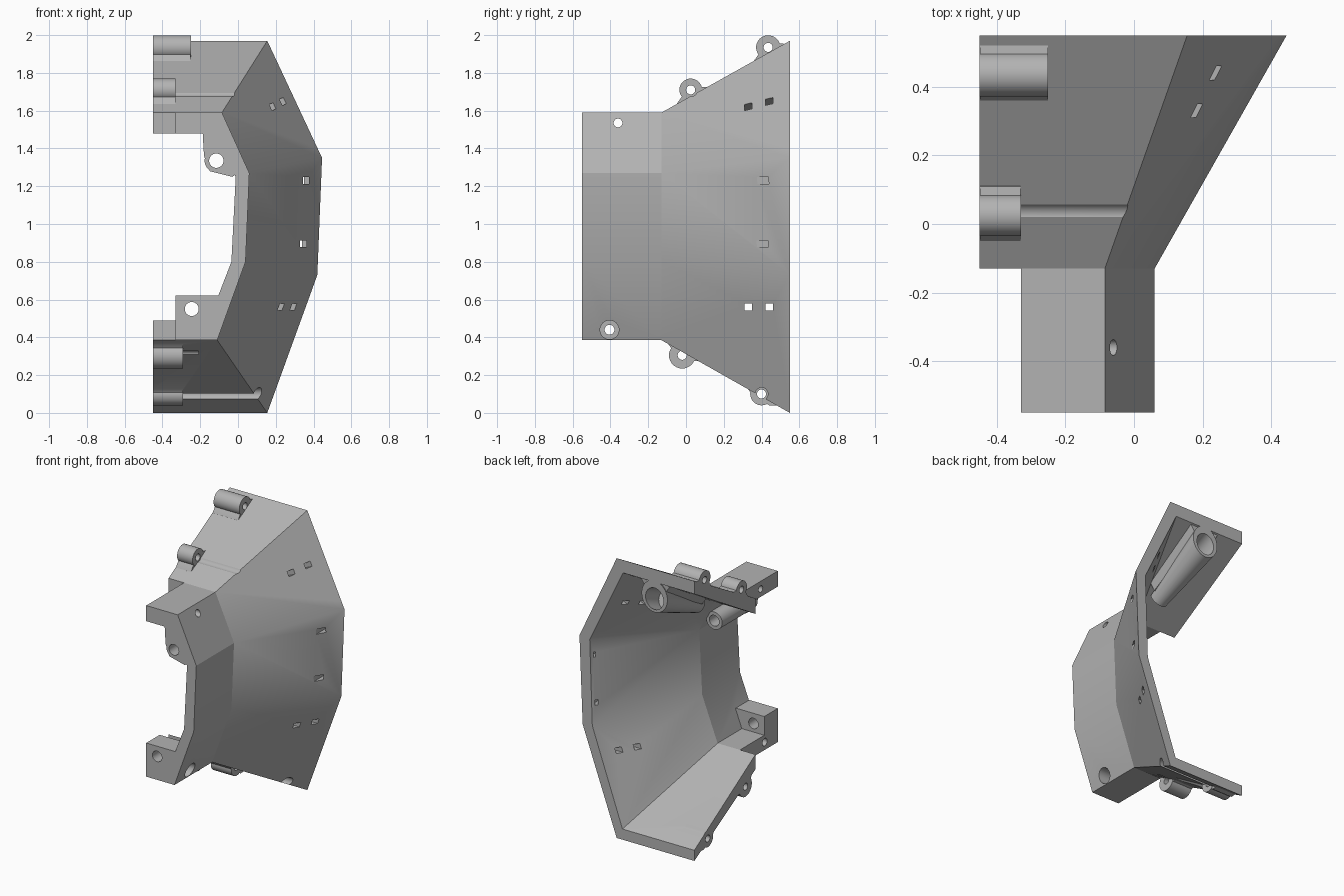
import bpy, bmesh, math
from mathutils import Vector

old = bpy.data.objects.get("Cube")
if old:
    bpy.data.objects.remove(old, do_unlink=True)

grey = bpy.data.materials.new("plain grey")
grey.use_nodes = True
grey.diffuse_color = (0.45, 0.45, 0.45, 1)
grey.node_tree.nodes["Principled BSDF"].inputs["Base Color"].default_value = (0.45, 0.45, 0.45, 1)


def make(name, bm):
    bmesh.ops.recalc_face_normals(bm, faces=bm.faces)
    mesh = bpy.data.meshes.new(name)
    bm.to_mesh(mesh)
    bm.free()
    mesh.materials.append(grey)
    obj = bpy.data.objects.new(name, mesh)
    bpy.context.collection.objects.link(obj)
    return obj


def loft(name, rings):
    bm = bmesh.new()
    loops = [[bm.verts.new(p) for p in ring] for ring in rings]
    n = len(loops[0])
    for a, b in zip(loops, loops[1:]):
        for i in range(n):
            j = (i + 1) % n
            bm.faces.new((a[i], a[j], b[j], b[i]))
    bm.faces.new(loops[0])
    bm.faces.new(loops[-1])
    return make(name, bm)


def box(name, x, y, z):
    ring = [(x[0], z[0]), (x[1], z[0]), (x[1], z[1]), (x[0], z[1])]
    return loft(name, [[(u, v, w) for u, w in ring] for v in y])


def rod(name, start, end, r0, r1=None, sides=32):
    start, end = Vector(start), Vector(end)
    turn = (end - start).to_track_quat('Z', 'Y')
    angles = [2 * math.pi * i / sides for i in range(sides)]
    rings = []
    for p, r in ((start, r0), (end, r0 if r1 is None else r1)):
        rings.append([p + turn @ Vector((r * math.cos(a), r * math.sin(a), 0)) for a in angles])
    return loft(name, rings)


def x_rod(name, x0, x1, y, z, r):
    return rod(name, (x0, y, z), (x1, y, z), r)


# Half shell: straight collar in front, flaring to the back
outer_front = [(-.45, 1.59), (-.085, 1.59), (.06, 1.27), (.04, .80), (-.11, .385), (-.45, .385)]
inner_front = [(-.45, .49), (-.155, .49), (-.035, .80), (-.012, 1.25), (-.13, 1.48), (-.45, 1.48)]
outer_back = [(-.45, 1.97), (.155, 1.97), (.445, 1.35), (.42, .73), (.155, 0), (-.45, 0)]
inner_back = [(-.45, .075), (.11, .075), (.345, .74), (.365, 1.34), (.105, 1.88), (-.45, 1.88)]
front = outer_front + inner_front
back = outer_back + inner_back
shell = loft("half_shell", [[(x, y, z) for x, z in ring]
                            for y, ring in ((-.55, front), (-.13, front), (.55, back))])


def combine(tool, operation):
    mod = shell.modifiers.new("combine", 'BOOLEAN')
    mod.operation = operation
    mod.solver = 'EXACT'
    mod.object = tool
    tool.hide_render = True
    bpy.context.view_layer.objects.active = shell
    bpy.ops.object.modifier_apply(modifier=mod.name)
    bpy.data.objects.remove(tool, do_unlink=True)


def add(tool):
    combine(tool, 'UNION')


def cut(tool):
    combine(tool, 'DIFFERENCE')


# Collar is set back from the joint plane
cut(box("collar_step", (-.6, -.33), (-.7, -.13), (.2, 1.8)))

# Screw bosses on the top and bottom: end x, y, z, radius, channel radius, channel end
bosses = [(-.25, .435, 1.935, .064, 0, 0),
          (-.33, .025, 1.71, .06, .036, .3),
          (-.29, -.02, .305, .07, .024, -.21),
          (-.29, .40, .10, .06, .034, .4)]
for end, y, z, r, channel, stop in bosses:
    add(x_rod("screw_boss", -.45, end, y, z, r))
    # Sloped foot that blends the boss into the wall
    side = 1 if z > 1 else -1
    wall = (1.59 if side > 0 else .385) + side * .56 * (y + .13)
    foot = [(y + d, wall + side * (.56 * d + h))
            for d, h in ((-.09, -.03), (-.075, .0), (-.045, .025), (.045, .025), (.085, .0), (.09, -.03))
            if y + d < .549]
    add(loft("boss_foot", [[(x, v, w) for v, w in foot] for x in (-.449, end - .001)]))

# Blind socket under the top wall, open to the back
add(rod("socket", (-.14, .60, 1.80), (-.14, .08, 1.55), .105, .06))
add(loft("socket_web", [[(-.27, y, z + .09), (-.01, y, z + .09), (-.07, y, z), (-.21, y, z)]
                        for y, z in ((.54, 1.81), (.12, 1.58))]))
cut(box("back_trim", (-.6, .6), (.55, .8), (1.4, 1.96)))
cut(rod("socket_hole", (-.14, .60, 1.785), (-.14, .40, 1.70), .07))

# Eye lug inside the collar
lug = [(-.188, 1.50), (-.18, 1.36), (-.15, 1.28), (-.11, 1.27), (-.03, 1.25),
       (.0, 1.27), (-.09, 1.50)]
add(loft("lug_web", [[(x, y, z) for x, z in lug] for y in (-.549, -.45)]))
add(rod("lug_tube", (-.115, -.545, 1.335), (-.115, -.15, 1.335), .062))
cut(rod("lug_hole", (-.115, -.7, 1.335), (-.115, 0, 1.335), .038))

# Corner block at the bottom of the collar
block = [(-.33, .40), (-.13, .40), (-.07, .60), (-.11, .622), (-.33, .622)]
add(loft("corner_block", [[(x, y, z) for x, z in block] for y in (-.55, -.40)]))
cut(rod("block_hole", (-.245, -.7, .55), (-.245, -.2, .55), .037))

# Screw holes and driver channels along x
for end, y, z, r, channel, stop in bosses:
    cut(x_rod("screw_hole", -.6, end + .02, y, z, .024))
    if channel:
        cut(x_rod("driver_channel", end, stop, y, z, channel))
cut(x_rod("upper_collar_hole", -.6, .3, -.36, 1.535, .023))
cut(x_rod("lower_collar_hole", -.6, .3, -.405, .44, .026))
cut(x_rod("lower_counterbore", -.2, .3, -.405, .44, .05))

# Small rectangular slots through the outer wall
for x, z in ((.36, 1.23), (.345, .895)):
    cut(box("side_slot", (x - .017, x + .017), (.2, .53), (z - .018, z + .018)))
for y in (.33, .44):
    cut(box("lower_slot", (.05, .5), (y - .02, y + .02), (.542, .578)))
for x, y, z in ((.18, .33, 1.62), (.24, .44, 1.65)):
    ring = [(-.02, -.018), (.02, -.018), (.02, .018), (-.02, .018)]
    cut(loft("upper_slot", [[(x + t * .9 - b * .42, y + a, z + t * .42 + b * .9)
                             for a, b in ring] for t in (-.16, .12)]))

# Shading
bpy.ops.object.select_all(action='DESELECT')
shell.select_set(True)
bpy.context.view_layer.objects.active = shell
bpy.ops.object.shade_smooth_by_angle(angle=math.radians(25))
